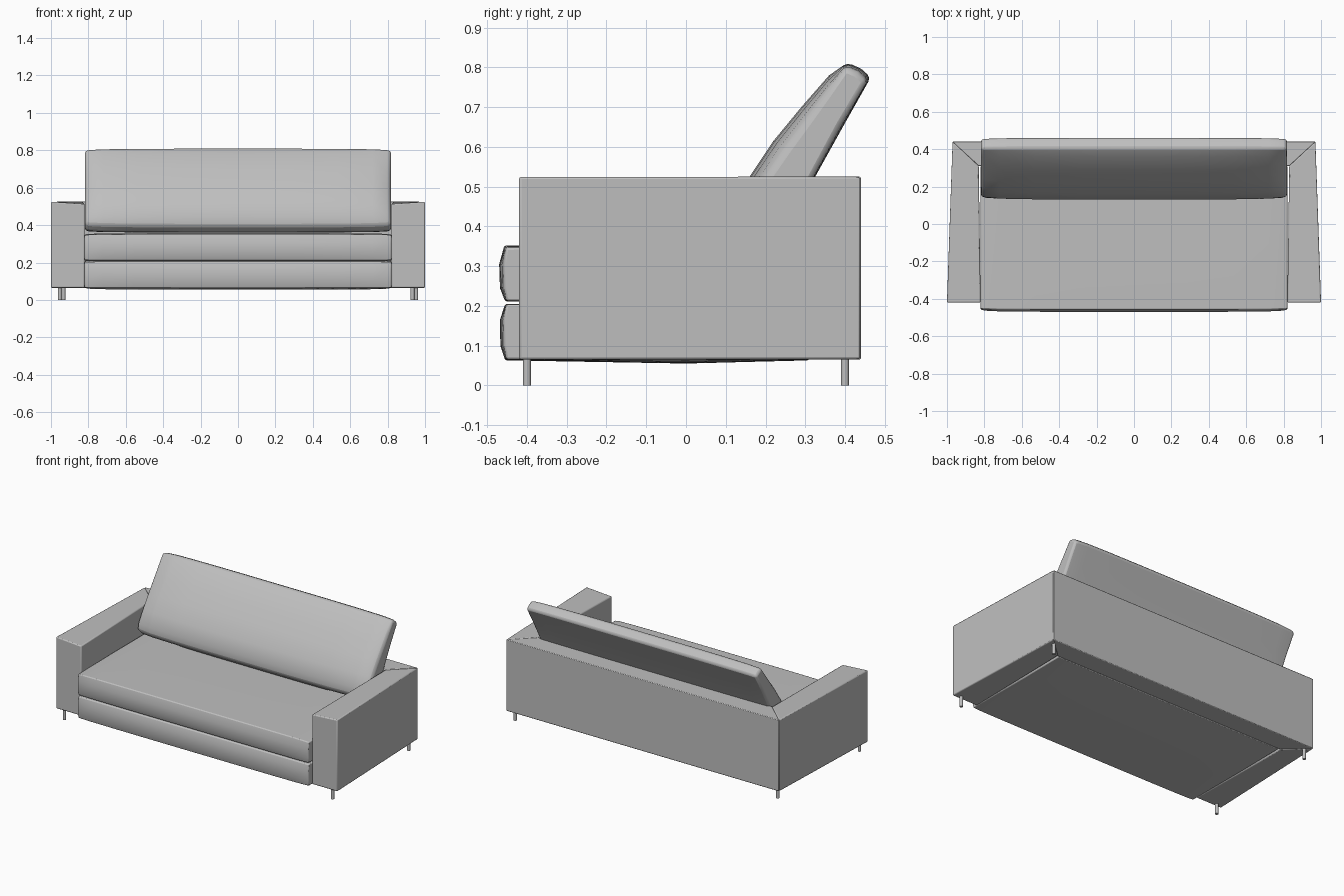
import bpy
import bmesh
from math import radians

default = bpy.data.objects.get("Cube")
if default:
    bpy.data.objects.remove(default)

# Single fabric colour
fabric = bpy.data.materials.new("grey_fabric")
fabric.use_nodes = True
GREY = (0.52, 0.52, 0.52, 1)
fabric.diffuse_color = GREY
fabric.node_tree.nodes["Principled BSDF"].inputs["Base Color"].default_value = GREY


def finish(name, bm, bevel=0.0):
    """Turn a bmesh into a softly shaded object with rounded edges."""
    bmesh.ops.recalc_face_normals(bm, faces=bm.faces)
    mesh = bpy.data.meshes.new(name)
    bm.to_mesh(mesh)
    bm.free()
    mesh.materials.append(fabric)
    ob = bpy.data.objects.new(name, mesh)
    bpy.context.collection.objects.link(ob)
    bpy.ops.object.select_all(action="DESELECT")
    ob.select_set(True)
    bpy.context.view_layer.objects.active = ob
    bpy.ops.object.shade_smooth_by_angle(angle=radians(35))
    if bevel:
        mod = ob.modifiers.new("soft_edge", "BEVEL")
        mod.width = bevel
        mod.segments = 2
        mod.limit_method = "ANGLE"
        mod.angle_limit = radians(40)
    return ob


def skin(bm, rings):
    """Bridge equal rings of points and cap both ends."""
    rows = [[bm.verts.new(p) for p in ring] for ring in rings]
    n = len(rows[0])
    for a, b in zip(rows, rows[1:]):
        for i in range(n):
            j = (i + 1) % n
            bm.faces.new((a[i], a[j], b[j], b[i]))
    bm.faces.new(rows[0][::-1])
    bm.faces.new(rows[-1])


def prism(name, plan, low, tops, bevel):
    """Upright block from a plan outline, with a height per corner."""
    bm = bmesh.new()
    skin(bm, [[(x, y, low) for x, y in plan],
              [(x, y, z) for (x, y), z in zip(plan, tops)]])
    return finish(name, bm, bevel)


def pillow(name, middle, end, half, bevel):
    """Cushion lofted across x, swelling from its end to its middle profile."""
    right = [(1, 0), (0.97, 0.45), (0.88, 0.75), (0.65, 0.92), (0.35, 1)]
    stations = [(-s, t) for s, t in right] + [(0, 1)] + right[::-1]
    bm = bmesh.new()
    skin(bm, [[(s * half, e[0] + (m[0] - e[0]) * t, e[1] + (m[1] - e[1]) * t)
               for m, e in zip(middle, end)] for s, t in stations])
    return finish(name, bm, bevel)


# Mitred frame: two tapering arms and the back panel
LOW, TOP = 0.065, 0.525
for side, label in ((1, "left"), (-1, "right")):
    plan = [(side, -0.42), (side * 0.97, 0.44),
            (side * 0.83, 0.31), (side * 0.82, -0.42)]
    prism(label + "_arm", plan, LOW, [TOP, TOP, TOP, TOP - 0.012], 0.006)
prism("back_panel", [(-0.97, 0.44), (0.97, 0.44), (0.83, 0.31), (-0.83, 0.31)],
      LOW, [TOP] * 4, 0.004)

# Seat cushion and the base cushion under it
pillow("seat_cushion",
       [(-0.455, 0.211), (-0.468, 0.245), (-0.47, 0.305), (-0.457, 0.352),
        (-0.1, 0.357), (0.31, 0.355), (0.31, 0.209)],
       [(-0.452, 0.213), (-0.457, 0.245), (-0.458, 0.305), (-0.452, 0.346),
        (-0.1, 0.35), (0.31, 0.35), (0.31, 0.209)], 0.82, 0.005)
pillow("base_cushion",
       [(-0.455, 0.063), (-0.467, 0.1), (-0.468, 0.165), (-0.455, 0.205),
        (0.31, 0.207), (0.31, 0.063), (0, 0.055)],
       [(-0.452, 0.066), (-0.457, 0.1), (-0.458, 0.165), (-0.452, 0.203),
        (0.31, 0.207), (0.31, 0.066), (0, 0.064)], 0.82, 0.005)

# Leaning back cushion
pillow("back_cushion",
       [(0.24, 0.36), (0.325, 0.525), (0.4, 0.66), (0.465, 0.775),
        (0.44, 0.797), (0.406, 0.812), (0.36, 0.78), (0.29, 0.7),
        (0.22, 0.615), (0.16, 0.525), (0.13, 0.445), (0.132, 0.395), (0.17, 0.362)],
       [(0.25, 0.37), (0.32, 0.525), (0.39, 0.655), (0.455, 0.765),
        (0.43, 0.787), (0.4, 0.8), (0.355, 0.735), (0.305, 0.665),
        (0.25, 0.59), (0.205, 0.525), (0.155, 0.45), (0.145, 0.41), (0.175, 0.375)],
       0.818, 0.012)

# Four thin round legs
for side, label in ((1, "left"), (-1, "right")):
    for x, y, place in ((0.953, -0.4, "front"), (0.933, 0.4, "back")):
        bm = bmesh.new()
        bmesh.ops.create_cone(bm, cap_ends=True, segments=16,
                              radius1=0.01, radius2=0.01, depth=0.08)
        bmesh.ops.translate(bm, verts=bm.verts, vec=(side * x, y, 0.04))
        finish(f"{place}_{label}_leg", bm)
